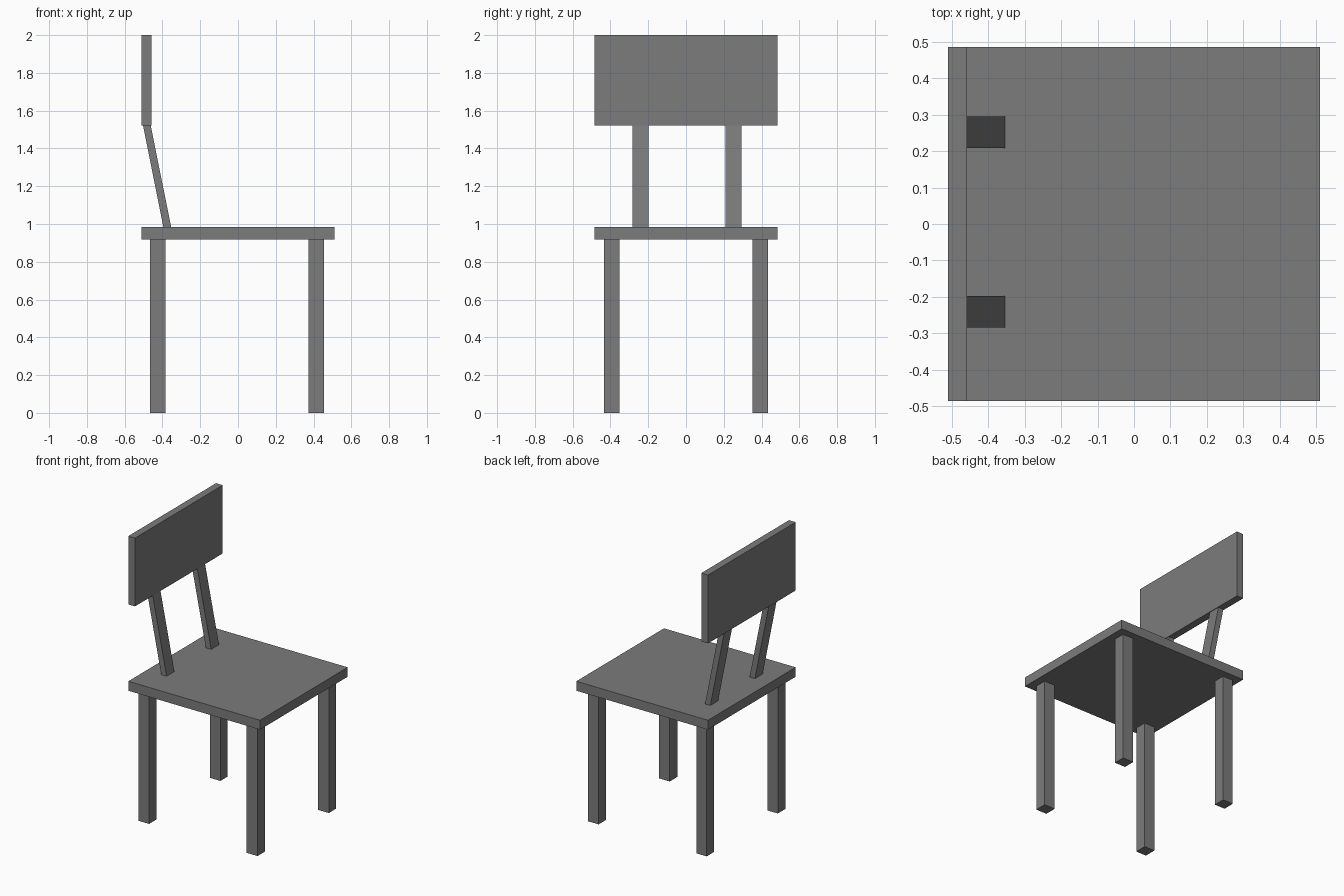
import bpy
import bmesh

if "Cube" in bpy.data.objects:
    bpy.data.objects.remove(bpy.data.objects["Cube"])

grey = bpy.data.materials.new("dark grey")
grey.diffuse_color = (0.2, 0.2, 0.2, 1.0)
grey.use_nodes = True
grey.node_tree.nodes["Principled BSDF"].inputs["Base Color"].default_value = grey.diffuse_color


def block(name, x, y, z, top_shift=0.0):
    """Box from (min, max) ranges; top_shift slides the top face along x."""
    bm = bmesh.new()
    bmesh.ops.create_cube(bm, size=1.0)
    for v in bm.verts:
        top = v.co.z > 0
        v.co = (x[v.co.x > 0] + (top_shift if top else 0.0),
                y[v.co.y > 0], z[top])
    mesh = bpy.data.meshes.new(name)
    bm.to_mesh(mesh)
    bm.free()
    mesh.materials.append(grey)
    obj = bpy.data.objects.new(name, mesh)
    bpy.context.collection.objects.link(obj)
    return obj


SEAT_BOTTOM, SEAT_TOP, REST_BOTTOM = 0.918, 0.984, 1.522

# Seat and backrest panels
block("seat", (-0.51, 0.51), (-0.485, 0.485), (SEAT_BOTTOM, SEAT_TOP))
block("backrest", (-0.51, -0.458), (-0.485, 0.485), (REST_BOTTOM, 2.0))

# Four legs
for end, x in (("rear", (-0.465, -0.384)), ("front", (0.372, 0.456))):
    for side, y in (("right", (-0.435, -0.351)), ("left", (0.353, 0.435))):
        block(f"{end}_{side}_leg", x, y, (0.0, SEAT_BOTTOM))

# Two posts leaning back from the seat to the backrest
for side, y in (("right", (-0.284, -0.198)), ("left", (0.209, 0.295))):
    block(f"{side}_back_post", (-0.395, -0.354), y,
          (SEAT_TOP, REST_BOTTOM), top_shift=-0.108)
